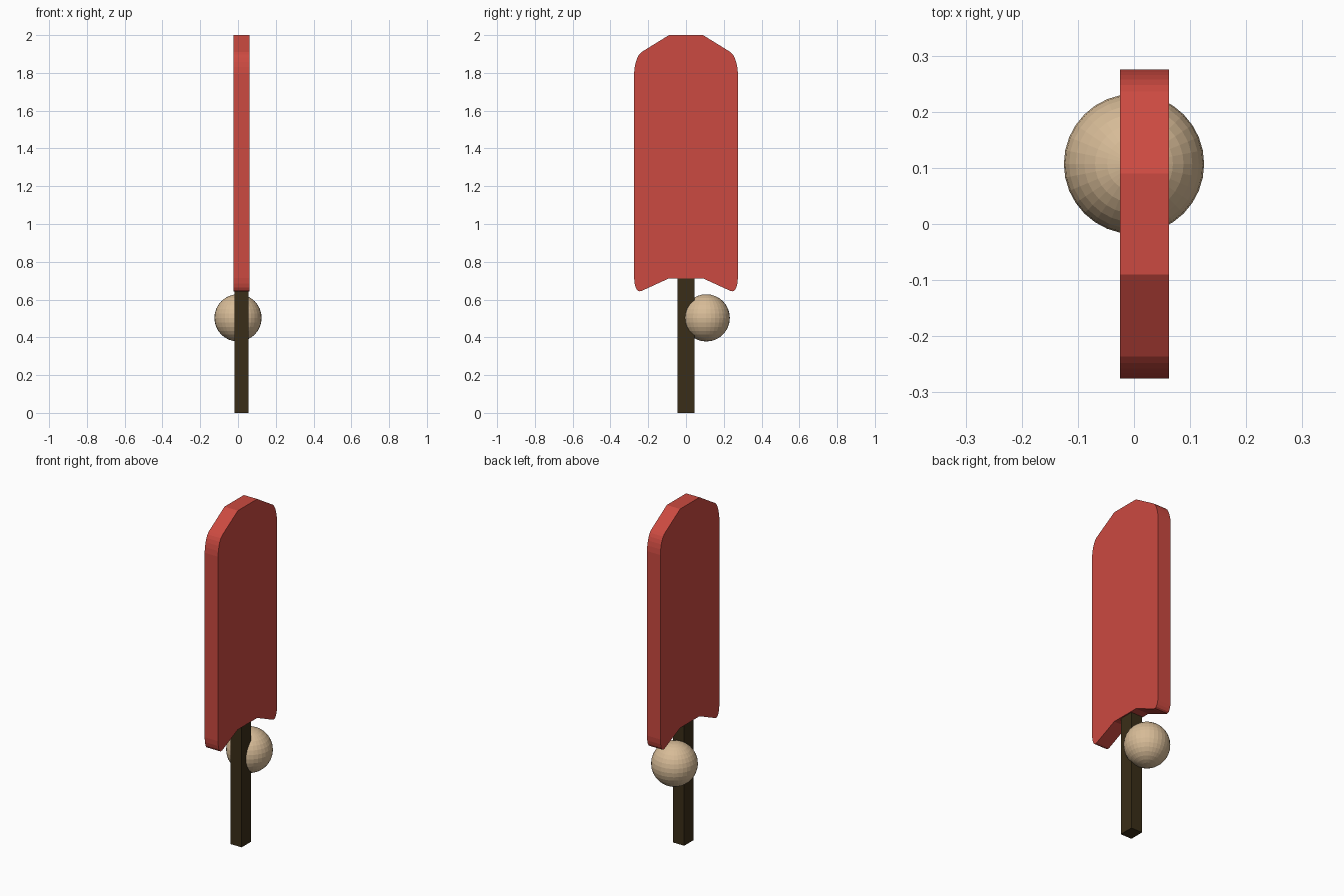
import bpy, bmesh
from mathutils import Vector

if "Cube" in bpy.data.objects:
    bpy.data.objects.remove(bpy.data.objects["Cube"])


def paint(obj, name, rgb):
    mat = bpy.data.materials.new(name)
    mat.diffuse_color = (*rgb, 1)
    mat.use_nodes = True
    mat.node_tree.nodes["Principled BSDF"].inputs["Base Color"].default_value = mat.diffuse_color
    obj.data.materials.append(mat)


def extrude_x(name, profile, x0, x1):
    """Solid from a (y, z) outline, extruded from x0 to x1."""
    bm = bmesh.new()
    face = bm.faces.new([bm.verts.new((x0, y, z)) for y, z in profile])
    ext = bmesh.ops.extrude_face_region(bm, geom=[face])
    verts = [g for g in ext["geom"] if isinstance(g, bmesh.types.BMVert)]
    bmesh.ops.translate(bm, verts=verts, vec=(x1 - x0, 0, 0))
    bmesh.ops.recalc_face_normals(bm, faces=bm.faces)
    mesh = bpy.data.meshes.new(name)
    bm.to_mesh(mesh)
    bm.free()
    obj = bpy.data.objects.new(name, mesh)
    bpy.context.collection.objects.link(obj)
    return obj


def arc(a, ctrl, b, n=5):
    """Rounded corner: quadratic curve from a to b."""
    a, c, b = Vector(a), Vector(ctrl), Vector(b)
    return [tuple(a * (1 - t) ** 2 + c * 2 * t * (1 - t) + b * t * t)
            for t in (i / n for i in range(n + 1))]


# Paddle blade: half outline mirrored across y = 0
half = [(0.09, 2.0)]
half += arc((0.236, 1.91), (0.268, 1.885), (0.275, 1.80))
half += arc((0.275, 0.715), (0.27, 0.63), (0.235, 0.646))
half += [(0.09, 0.712)]
outline = half + [(-y, z) for y, z in reversed(half)]
blade = extrude_x("paddle_blade", outline, -0.025, 0.062)
paint(blade, "red", (0.6, 0.068, 0.052))

# Handle: plain square bar running up into the blade
handle = extrude_x("handle", [(-0.044, 0), (0.044, 0), (0.044, 0.73), (-0.044, 0.73)],
                   -0.019, 0.055)
paint(handle, "dark_wood", (0.042, 0.027, 0.009))

# Ball beside the handle
bpy.ops.mesh.primitive_uv_sphere_add(segments=32, ring_count=16, radius=0.125,
                                     location=(0, 0.107, 0.503))
ball = bpy.context.object
ball.name = "ball"
paint(ball, "tan", (0.68, 0.5, 0.31))
